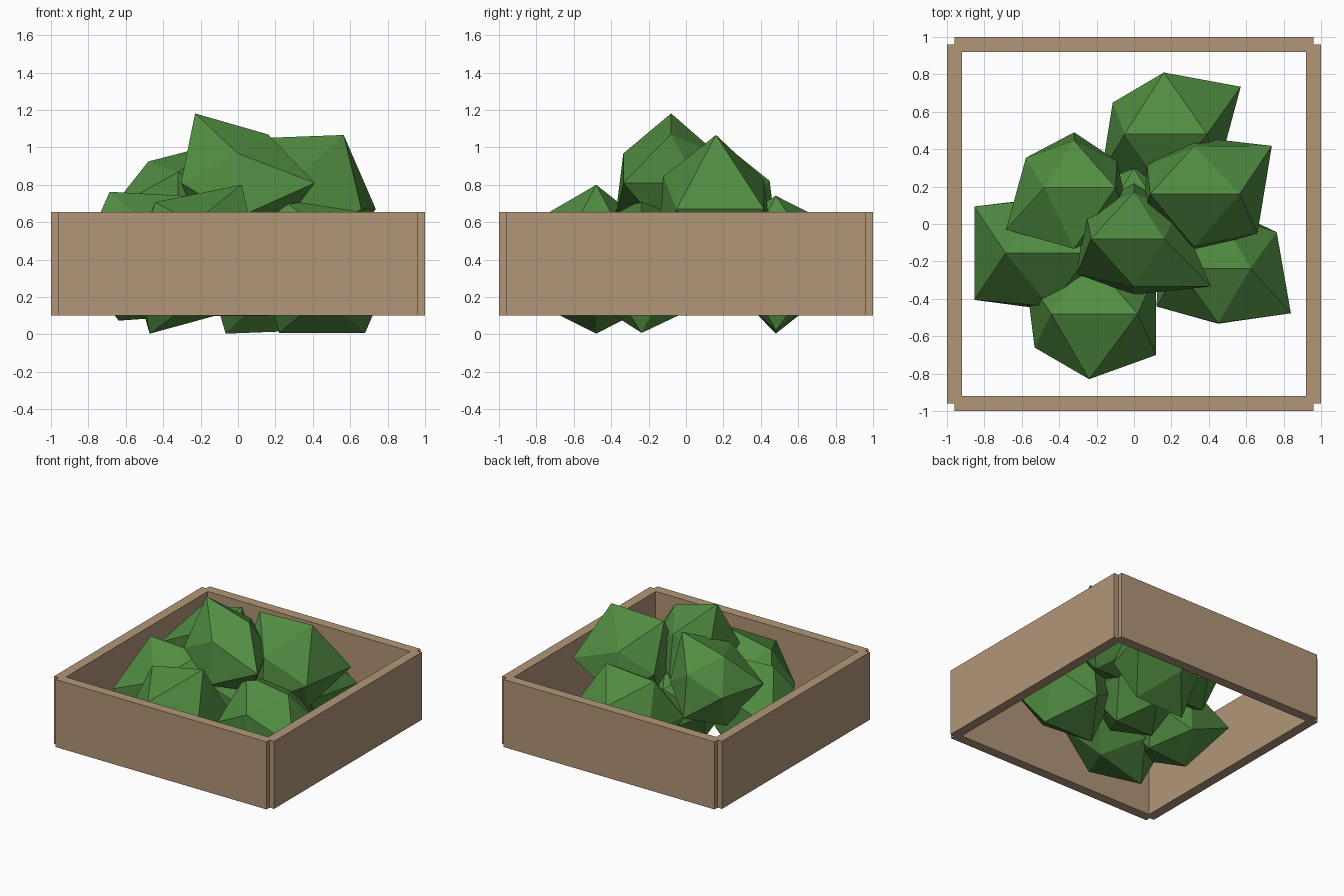
import bpy, bmesh
from mathutils import Vector

if "Cube" in bpy.data.objects:
    bpy.data.objects.remove(bpy.data.objects["Cube"])


def material(name, rgb):
    m = bpy.data.materials.new(name)
    m.diffuse_color = (*rgb, 1)
    m.use_nodes = True
    m.node_tree.nodes["Principled BSDF"].inputs["Base Color"].default_value = m.diffuse_color
    return m


WOOD = material("light wood", (0.445, 0.305, 0.188))
LEAF = material("leaf green", (0.082, 0.262, 0.053))


def add_object(name, bm, mat):
    bmesh.ops.recalc_face_normals(bm, faces=bm.faces)
    me = bpy.data.meshes.new(name)
    bm.to_mesh(me)
    bm.free()
    me.materials.append(mat)
    ob = bpy.data.objects.new(name, me)
    bpy.context.collection.objects.link(ob)
    return ob


# Planter frame: four boards that overlap at the corners, leaving small notches
def board(name, centre, size):
    bm = bmesh.new()
    bmesh.ops.create_cube(bm, size=1)
    for v in bm.verts:
        v.co = Vector(centre) + Vector(a * b for a, b in zip(v.co, size))
    add_object(name, bm, WOOD)


Z0, Z1 = 0.10, 0.655
H, ZC = Z1 - Z0, (Z0 + Z1) / 2
for s, fb, lr in ((-1, "front", "left"), (1, "back", "right")):
    board(fb + "_board", (0, 0.96 * s, ZC), (1.92, 0.08, H))
    board(lr + "_board", (0.96 * s, 0, ZC), (0.08, 1.92, H))

# Icosahedron directions: top edge, back/front upper, four sides, then the lower ones
P, Q = 0.5257, 0.8507
DIRS = [(-P, 0, Q), (P, 0, Q), (0, Q, P), (0, -Q, P),
        (-Q, P, 0), (Q, P, 0), (-Q, -P, 0), (Q, -P, 0),
        (-P, 0, -Q), (P, 0, -Q), (0, Q, -P), (0, -Q, -P)]


# Leaf clump: icosahedron whose corners are pushed in or out along their directions
def clump(name, centre, radii):
    bm = bmesh.new()
    verts = [bm.verts.new(d) for d in DIRS]
    bmesh.ops.convex_hull(bm, input=verts)
    for v, d, r in zip(verts, DIRS, radii):
        v.co = Vector(centre) + Vector(d) * r
    add_object(name, bm, LEAF)


clump("leaf_clump_top", (0, -0.08, 0.81),
      (.437, .305, .294, .30, .306, .28, .358, .483, .35, .35, .35, .35))
clump("leaf_clump_upper_right", (0.32, 0.16, 0.67),
      (.445, .466, .30, .33, .294, .49, .33, .40, .36, .36, .36, .36))
clump("leaf_clump_upper_left", (-0.32, 0.195, 0.666),
      (.304, .42, .296, .385, .303, .27, .428, .35, .36, .36, .347, .36))
clump("leaf_clump_back", (0.16, 0.48, 0.37),
      (.40, .437, .388, .35, .322, .483, .392, .345, .43, .41, .305, .26))
clump("leaf_clump_left", (-0.45, -0.156, 0.38),
      (.45, .42, .345, .335, .475, .35, .475, .35, .36, .33, .35, .356))
clump("leaf_clump_front", (-0.24, -0.48, 0.38),
      (.385, .494, .35, .411, .40, .42, .343, .42, .442, .314, .39, .394))
clump("leaf_clump_right", (0.45, -0.237, 0.38),
      (.40, .33, .35, .345, .36, .368, .388, .457, .437, .437, .40, .348))
clump("leaf_clump_centre", (0, 0, 0.38), (.35,) * 8 + (.33,) * 4)
